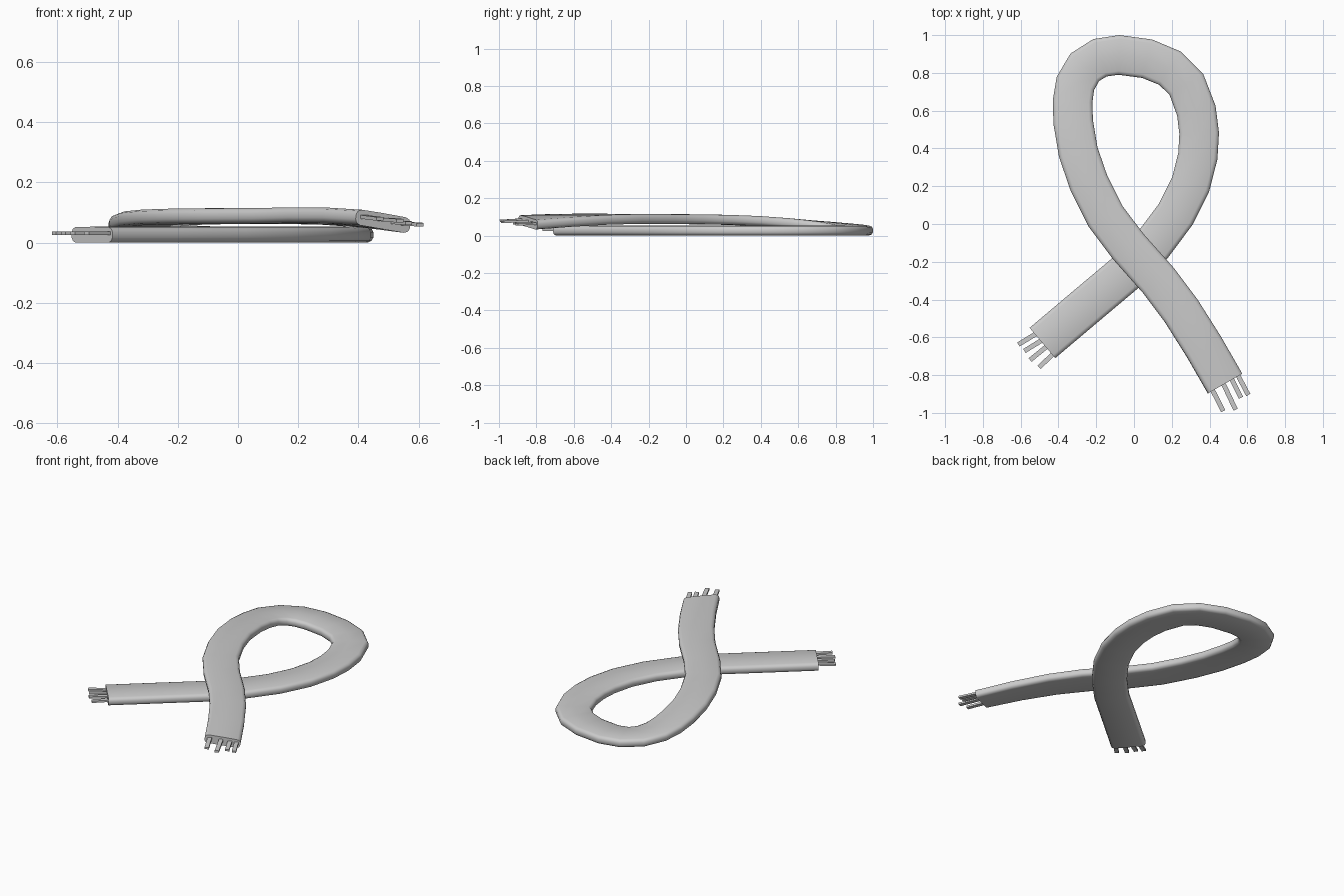
import bpy, bmesh
from mathutils import Vector

if "Cube" in bpy.data.objects:
    bpy.data.objects.remove(bpy.data.objects["Cube"])

# centre line of the scarf: x, y, z, tilt (rise per unit across, towards the left-hand edge)
PATH = [
    (-.485, -.63, .026, 0), (-.26, -.44, .026, 0), (-.04, -.255, .026, 0),
    (.10, -.11, .026, 0), (.22, .05, .026, 0), (.30, .21, .026, 0),
    (.338, .36, .026, 0), (.345, .48, .026, 0), (.33, .60, .026, 0),
    (.277, .74, .026, 0), (.19, .825, .026, 0), (.07, .875, .026, 0),
    (-.08, .895, .027, 0), (-.18, .88, .031, 0), (-.26, .83, .038, 0),
    (-.31, .745, .048, 0), (-.325, .65, .057, 0), (-.322, .54, .067, 0),
    (-.295, .38, .078, 0), (-.24, .22, .084, 0), (-.15, .04, .087, 0),
    (-.03, -.12, .088, 0), (.13, -.30, .089, 0), (.25, -.46, .088, -.04),
    (.37, -.65, .082, -.10), (.482, -.845, .071, -.15),
]
# rounded flat cross-section (across, up)
PROFILE = [(-.105, -.009), (-.099, -.02), (-.085, -.026), (0, -.026), (.085, -.026),
           (.099, -.02), (.105, -.009), (.105, .009), (.099, .02), (.085, .026),
           (0, .027), (-.085, .026), (-.099, .02), (-.105, .009)]


def finish(name, bm):
    bmesh.ops.recalc_face_normals(bm, faces=bm.faces)
    mesh = bpy.data.meshes.new(name)
    bm.to_mesh(mesh)
    bm.free()
    ob = bpy.data.objects.new(name, mesh)
    bpy.context.collection.objects.link(ob)
    return ob


# scarf band swept along the loop
bm = bmesh.new()
rings = []
for i, (x, y, z, tilt) in enumerate(PATH):
    a, b = PATH[max(i - 1, 0)], PATH[min(i + 1, len(PATH) - 1)]
    t = Vector((b[0] - a[0], b[1] - a[1], 0)).normalized()
    side = Vector((-t.y, t.x, tilt)).normalized()
    up = t.cross(side)
    rings.append([bm.verts.new(Vector((x, y, z)) + side * u + up * v) for u, v in PROFILE])
n = len(PROFILE)
for r, s in zip(rings, rings[1:]):
    for k in range(n):
        bm.faces.new((r[k], r[(k + 1) % n], s[(k + 1) % n], s[k]))
bm.faces.new(rings[0])
bm.faces.new(rings[-1])
band = finish("scarf_band", bm)
bpy.context.view_layer.objects.active = band
band.select_set(True)
bpy.ops.object.shade_smooth_by_angle(angle=0.8)


# fringe strands: flat boxes from base to tip
def fringe(name, strands, w=.0125, h=.006):
    bm = bmesh.new()
    for base, tip in strands:
        base, tip = Vector(base), Vector(tip)
        t = (tip - base).normalized()
        base -= t * .02
        side = Vector((-t.y, t.x, 0)).normalized() * w
        up = t.cross(side).normalized() * h
        ends = [[bm.verts.new(p + side * u + up * v)
                 for u, v in ((-1, -1), (1, -1), (1, 1), (-1, 1))] for p in (base, tip)]
        for k in range(4):
            j = (k + 1) % 4
            bm.faces.new((ends[0][k], ends[0][j], ends[1][j], ends[1][k]))
        for e in ends:
            bm.faces.new(e)
    finish(name, bm)


fringe("fringe_lower_end", [
    ((-.525, -.585, .031), (-.612, -.638, .031)), ((-.495, -.62, .031), (-.58, -.672, .031)),
    ((-.47, -.655, .031), (-.55, -.72, .031)), ((-.435, -.695, .031), (-.503, -.759, .031))])
fringe("fringe_upper_end", [
    ((.415, -.878, .086), (.472, -.99, .079)), ((.475, -.85, .078), (.538, -.983, .073)),
    ((.52, -.826, .068), (.567, -.92, .065)), ((.555, -.81, .063), (.605, -.905, .06))])
